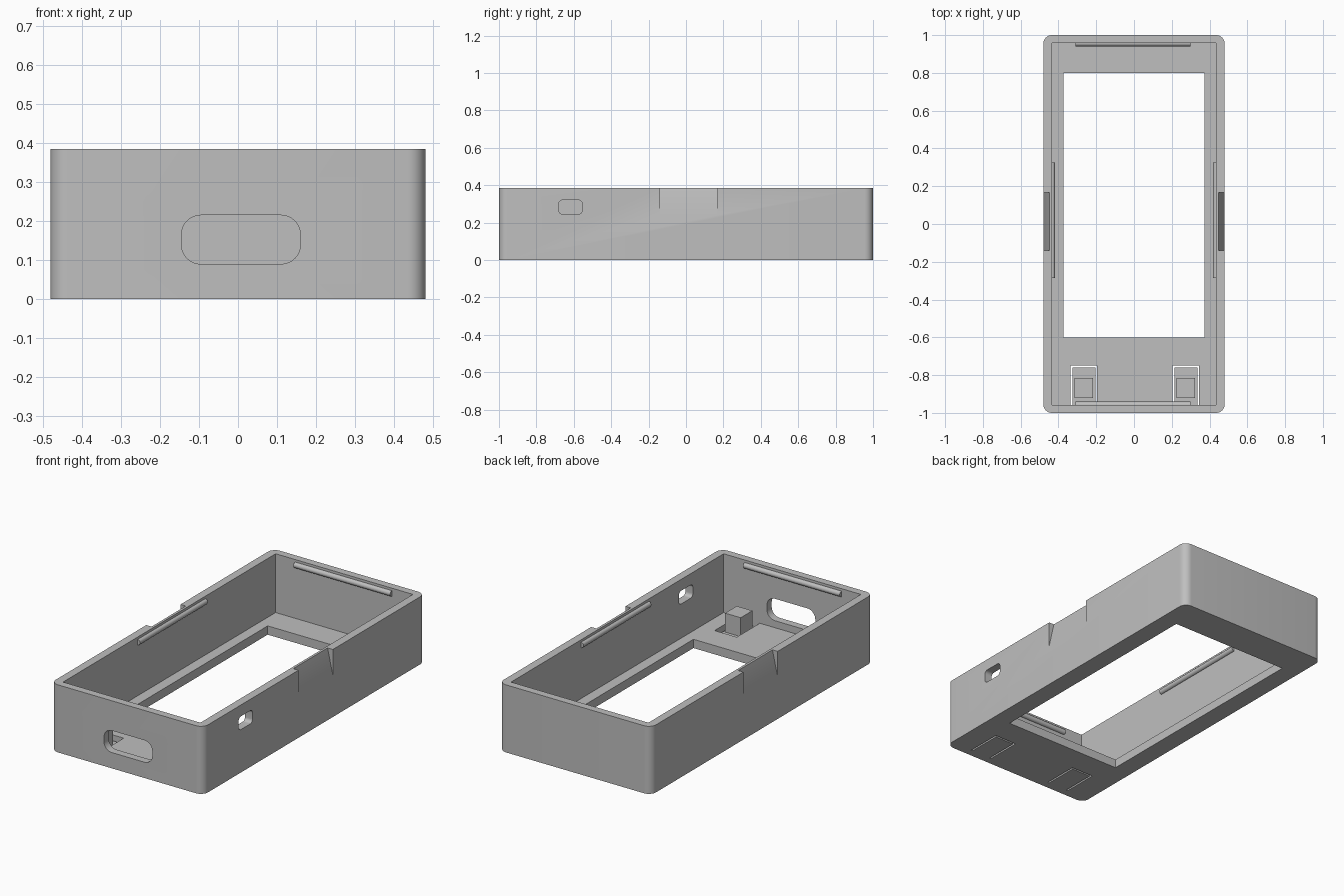
import bpy, bmesh, math
from mathutils import Vector

cube = bpy.data.objects.get("Cube")
if cube:
    bpy.data.objects.remove(cube, do_unlink=True)

grey = bpy.data.materials.new("plain_grey")
grey.use_nodes = True
colour = (0.52, 0.52, 0.52, 1)
grey.diffuse_color = colour
grey.node_tree.nodes["Principled BSDF"].inputs["Base Color"].default_value = colour

HEIGHT, FLOOR = 0.385, 0.05
IN_X, IN_Y = 0.433, 0.957


def rounded(a0, a1, b0, b1, r, steps=8):
    """Outline of a rectangle with rounded corners."""
    corners = [(a1 - r, b1 - r), (a0 + r, b1 - r), (a0 + r, b0 + r), (a1 - r, b0 + r)]
    pts = []
    for i, (a, b) in enumerate(corners):
        for s in range(steps + 1):
            t = (i + s / steps) * math.pi / 2
            pts.append((a + r * math.cos(t), b + r * math.sin(t)))
    return pts


def rect(a0, a1, b0, b1):
    return [(a0, b0), (a1, b0), (a1, b1), (a0, b1)]


def prism(name, pts, axis, lo, hi):
    """Extrude a 2D outline along an axis; the outline uses the other two in order."""
    bm = bmesh.new()
    verts = []
    for a, b in pts:
        co = [a, b]
        co.insert(axis, lo)
        verts.append(bm.verts.new(co))
    face = bm.faces.new(verts)
    out = bmesh.ops.extrude_face_region(bm, geom=[face])
    shift = Vector((0, 0, 0))
    shift[axis] = hi - lo
    moved = [g for g in out["geom"] if isinstance(g, bmesh.types.BMVert)]
    bmesh.ops.translate(bm, vec=shift, verts=moved)
    bmesh.ops.recalc_face_normals(bm, faces=bm.faces)
    mesh = bpy.data.meshes.new(name)
    bm.to_mesh(mesh)
    bm.free()
    mesh.materials.append(grey)
    obj = bpy.data.objects.new(name, mesh)
    bpy.context.collection.objects.link(obj)
    return obj


def cut(target, cutter):
    """Subtract the cutter from the target and discard it."""
    mod = target.modifiers.new("cut", "BOOLEAN")
    mod.operation, mod.solver, mod.object = "DIFFERENCE", "EXACT", cutter
    graph = bpy.context.evaluated_depsgraph_get()
    mesh = bpy.data.meshes.new_from_object(target.evaluated_get(graph))
    target.modifiers.clear()
    target.data = mesh
    bpy.data.objects.remove(cutter, do_unlink=True)


def smooth(obj):
    bpy.ops.object.select_all(action="DESELECT")
    obj.select_set(True)
    bpy.context.view_layer.objects.active = obj
    bpy.ops.object.shade_smooth_by_angle(angle=math.radians(30))


# Open tray with rounded outer corners and sharp inner ones
case = prism("case_shell", rounded(-0.48, 0.48, -1, 1, 0.045), 2, 0, HEIGHT)
cut(case, prism("cavity", rect(-IN_X, IN_X, -IN_Y, IN_Y), 2, FLOOR, 0.6))
cut(case, prism("screen_window", rect(-0.373, 0.373, -0.6, 0.8), 2, -0.1, 0.2))

# Port slot in the front wall, small port in the left wall
cut(case, prism("front_port", rounded(-0.145, 0.16, 0.09, 0.215, 0.05), 1, -1.1, -0.9))
cut(case, prism("side_port", rounded(-0.68, -0.555, 0.245, 0.32, 0.02), 0, 0.4, 0.6))

# Wedge-shaped pry notches on both outer sides
for side in (-1, 1):
    wedge = [(side * 0.447, HEIGHT), (side * 0.4405, 0.426), (side * 0.6, 0.426),
             (side * 0.6, 0.24), (side * 0.48, 0.24)]
    cut(case, prism("notch", wedge, 1, -0.14, 0.168))

# Push buttons: a thin flap hinged at the front wall, carrying a block
for name, x in (("right", -0.265), ("left", 0.275)):
    cut(case, prism("button_gap", rect(x - 0.07, x + 0.07, -IN_Y, -0.75), 2, -0.1, 0.1))
    prism(name + "_button_flap", rect(x - 0.06, x + 0.06, -0.965, -0.76), 2, 0, 0.022)
    prism(name + "_button_block", rect(x - 0.049, x + 0.049, -0.92, -0.815), 2, 0.015, 0.13)
smooth(case)

# Snap ridges along the inner walls
R, RIDGE_Z = 0.016, 0.355


def ridge(name, axis, wall, lo, hi):
    pts = rounded(wall - R, wall + R, RIDGE_Z - R, RIDGE_Z + R, R * 0.999, 5)
    smooth(prism(name, pts, axis, lo, hi))


for name, sign in (("front", -1), ("back", 1)):
    ridge(name + "_snap_ridge", 1 - 1, sign * IN_Y, -0.31, 0.3)
for name, sign in (("right", -1), ("left", 1)):
    ridge(name + "_snap_ridge", 1, sign * (IN_X + 0.001), -0.285, 0.325)
